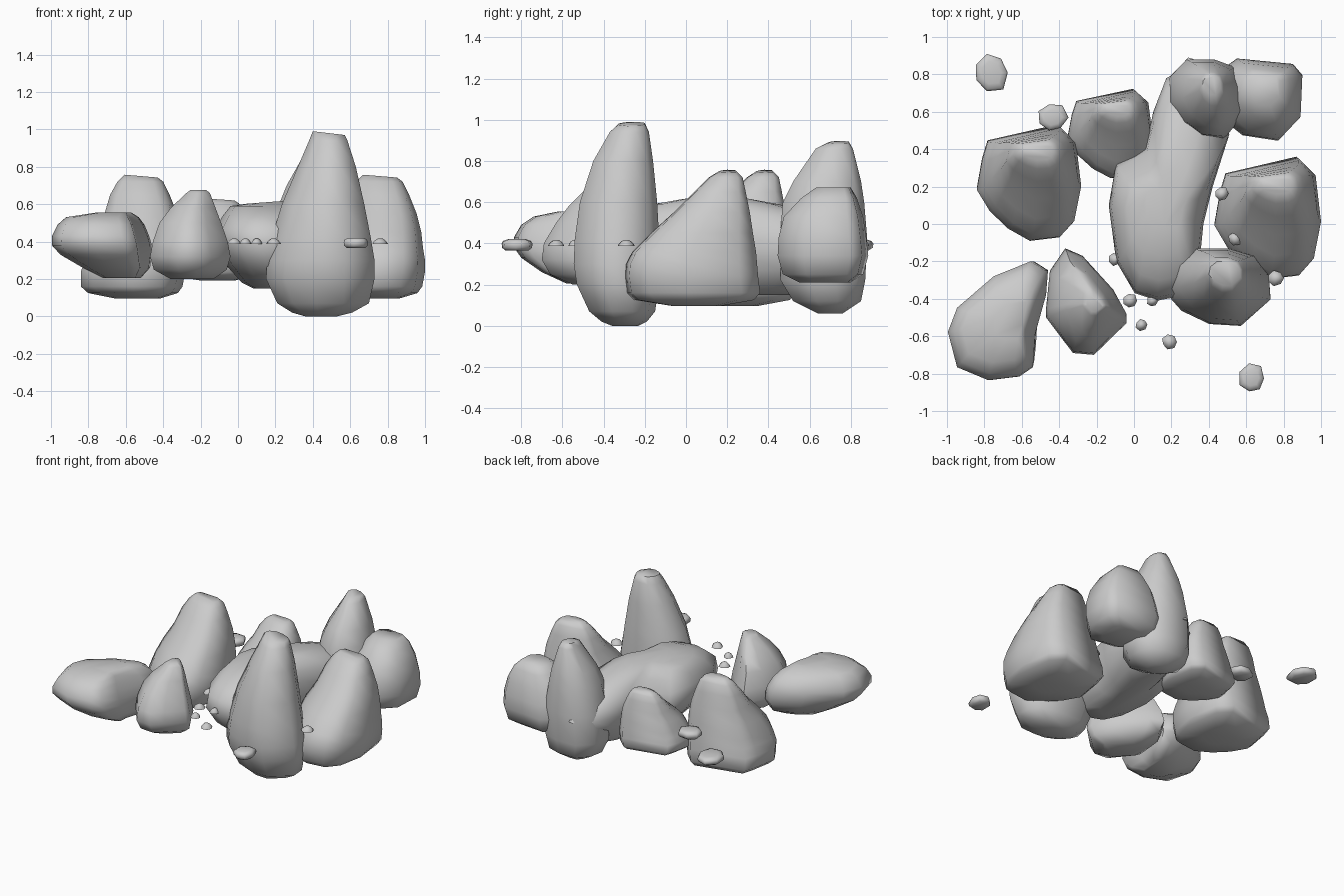
import bpy, bmesh, math, random

random.seed(4)


def finish(bm, name, angle=62):
    bmesh.ops.recalc_face_normals(bm, faces=bm.faces)
    me = bpy.data.meshes.new(name)
    bm.to_mesh(me)
    bm.free()
    ob = bpy.data.objects.new(name, me)
    bpy.context.collection.objects.link(ob)
    bpy.ops.object.select_all(action='DESELECT')
    ob.select_set(True)
    bpy.context.view_layer.objects.active = ob
    bpy.ops.object.shade_smooth_by_angle(angle=math.radians(angle))
    return ob


def rock(name, outline, levels, tilt=0):
    """Loft the plan outline through levels (z, x0, x1, y0, y1); tilt lowers the top to the right."""
    xs, ys = zip(*outline)
    ax, bx, ay, by = min(xs), max(xs), min(ys), max(ys)
    bm = bmesh.new()
    rings = []
    for k, (z, x0, x1, y0, y1) in enumerate(levels):
        drop = tilt if k == len(levels) - 1 else 0
        rings.append([bm.verts.new((x0 + (x - ax) / (bx - ax) * (x1 - x0),
                                    y0 + (y - ay) / (by - ay) * (y1 - y0),
                                    z - drop * ((x - ax) / (bx - ax) - .5)))
                      for x, y in outline])
    n = len(outline)
    for a, b in zip(rings, rings[1:]):
        for i in range(n):
            j = (i + 1) % n
            bm.faces.new((a[i], a[j], b[j], b[i]))
    bm.faces.new(rings[0])
    bm.faces.new(rings[-1])
    return finish(bm, name)


def copy(src, name, scale, loc):
    ob = src.copy()
    ob.name = name
    ob.scale = scale
    ob.location = loc
    bpy.context.collection.objects.link(ob)
    return ob


# tall front spire
spire_plan = [(.15, -.35), (.18, -.22), (.3, -.13), (.5, -.13), (.65, -.17), (.72, -.27),
              (.73, -.4), (.57, -.54), (.4, -.53), (.25, -.46)]
rock("front_spire", spire_plan, [
    (0, .36, .53, -.36, -.23), (.02, .29, .61, -.41, -.19), (.07, .21, .7, -.47, -.15),
    (.2, .15, .73, -.53, -.13), (.3, .155, .73, -.545, -.13), (.42, .18, .71, -.54, -.13),
    (.6, .235, .675, -.515, -.14), (.8, .32, .63, -.45, -.16),
    (.94, .38, .585, -.37, -.18), (.98, .4, .57, -.33, -.2)], .02)

# back spire
rock("back_spire", spire_plan, [
    (.06, .31, .46, .64, .76), (.12, .2, .57, .52, .85), (.22, .16, .6, .46, .87),
    (.42, .17, .6, .455, .88), (.6, .22, .565, .47, .865), (.7, .26, .54, .52, .85),
    (.86, .35, .48, .63, .81), (.89, .365, .465, .69, .79)], .015)

# steep-backed boulders: right, left, and small back one
right = rock("right_boulder",
             [(.43, 0), (.46, .17), (.49, .27), (.88, .36), (.97, .27), (1, .02), (.96, -.18),
              (.88, -.27), (.72, -.29), (.6, -.22), (.5, -.12)], [
    (.095, .62, .86, -.06, .16), (.125, .47, .96, -.25, .33), (.16, .43, .985, -.285, .36),
    (.24, .43, 1, -.295, .35), (.3, .455, 1, -.29, .345), (.36, .475, .99, -.26, .34),
    (.45, .51, .98, -.17, .325), (.55, .56, .955, -.06, .31), (.65, .59, .915, .04, .29),
    (.72, .63, .88, .11, .275), (.75, .67, .85, .16, .25)], .015)
copy(right, "left_boulder", (.98, .95, 1), (-1.262, .19, 0))
copy(right, "back_boulder", (.8, .73, .66), (-.7, .46, .13))

# back right rock
rock("back_right_rock", [(.42, .6), (.43, .8), (.55, .89), (.85, .86), (.9, .8), (.89, .57),
                         (.77, .44), (.58, .47)], [
    (.21, .5, .8, .55, .8), (.25, .44, .88, .47, .86), (.34, .42, .9, .445, .885),
    (.43, .44, .9, .45, .875), (.53, .48, .875, .475, .86), (.62, .55, .83, .56, .83),
    (.67, .59, .78, .63, .8)])

# long central boulder
rock("central_boulder", [(-.14, .1), (-.1, .33), (.06, .42), (.1, .6), (.17, .78), (.28, .84),
                         (.42, .78), (.51, .48), (.42, .2), (.37, 0), (.34, -.3), (.28, -.38),
                         (.12, -.41), (0, -.37), (-.1, -.2)], [
    (.15, .08, .32, -.1, .55), (.18, .02, .4, -.22, .68), (.27, -.06, .48, -.36, .8),
    (.38, -.135, .51, -.41, .84), (.47, -.12, .49, -.39, .77), (.54, -.08, .45, -.3, .62),
    (.59, -.04, .39, -.17, .45), (.613, .05, .32, -.02, .3)], -.02)

# low front left slab
rock("left_slab", [(-1, -.58), (-.95, -.45), (-.75, -.28), (-.55, -.2), (-.47, -.25),
                   (-.48, -.38), (-.54, -.6), (-.55, -.77), (-.62, -.82), (-.78, -.84),
                   (-.95, -.77)], [
    (.205, -.72, -.52, -.58, -.36), (.26, -.83, -.47, -.7, -.25), (.33, -.95, -.46, -.8, -.2),
    (.38, -.995, -.46, -.835, -.2), (.43, -.995, -.475, -.835, -.2),
    (.49, -.965, -.5, -.8, -.24), (.53, -.92, -.53, -.74, -.3), (.555, -.76, -.57, -.62, -.4)])

# pointed front left rock
rock("pointed_rock", [(-.47, -.45), (-.45, -.25), (-.37, -.13), (-.28, -.17), (-.12, -.35),
                      (-.05, -.48), (-.05, -.53), (-.15, -.63), (-.22, -.7), (-.33, -.69),
                      (-.47, -.5)], [
    (.2, -.36, -.13, -.55, -.3), (.25, -.45, -.06, -.66, -.17), (.32, -.47, -.04, -.7, -.13),
    (.4, -.455, -.055, -.69, -.15), (.5, -.42, -.09, -.63, -.2), (.58, -.36, -.12, -.57, -.25),
    (.66, -.275, -.15, -.49, -.34), (.675, -.255, -.17, -.47, -.38)])


# pebbles: x, y, half width x, half width y, bottom z, top z
pebbles = [(-.76, .81, .085, .1, .365, .42), (-.43, .57, .08, .07, .365, .42),
           (.63, -.82, .065, .075, .365, .42)]
pebbles += [(x, y, r, r, .386, .416) for x, y, r in [
    (.19, -.63, .04), (.04, -.54, .032), (-.02, -.41, .036), (.1, -.41, .03),
    (-.1, -.19, .035), (.76, -.29, .042), (.47, .16, .035), (.54, -.08, .035),
    (.3, .86, .03)]]
flat_stone = [(0, .75), (.25, .97), (.6, 1), (.85, .9), (1, .6)]
half_dome = [(0, 1), (.4, .85), (.75, .6), (1, .3)]
for i, (x, y, rx, ry, z0, z1) in enumerate(pebbles):
    plan = []
    for k in range(7):
        a = k * math.tau / 7
        r = random.uniform(.85, 1.1)
        plan.append((r * math.cos(a), r * math.sin(a)))
    levels = [(z0 + t * (z1 - z0), x - rx * s, x + rx * s, y - ry * s, y + ry * s)
              for t, s in (flat_stone if rx > .05 else half_dome)]
    rock(f"pebble_{i + 1}", plan, levels)
